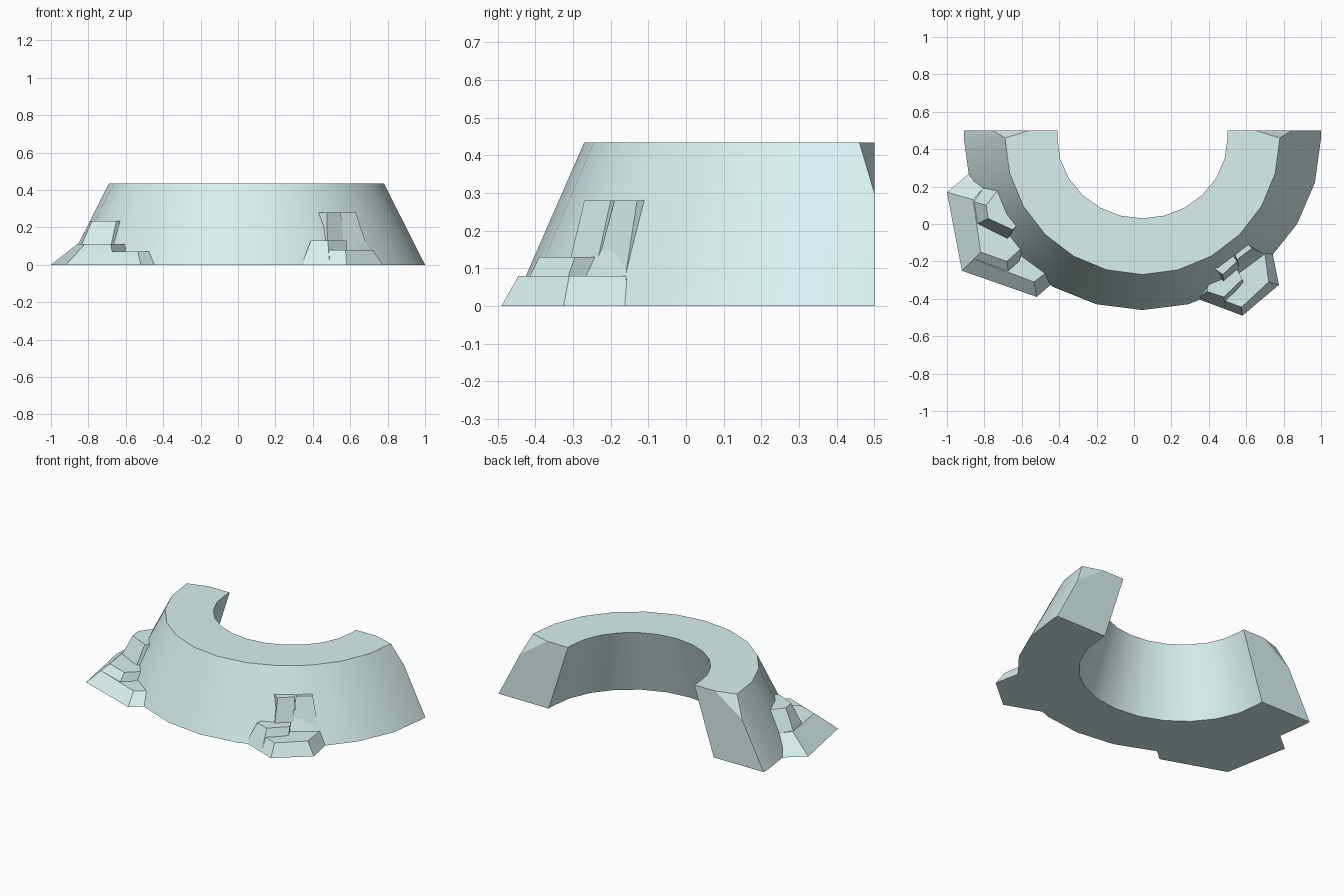
import bpy, bmesh, math

if "Cube" in bpy.data.objects:
    bpy.data.objects.remove(bpy.data.objects["Cube"])

mat = bpy.data.materials.new("pale_teal")
mat.diffuse_color = (0.68, 0.88, 0.87, 1)
mat.use_nodes = True
mat.node_tree.nodes["Principled BSDF"].inputs["Base Color"].default_value = mat.diffuse_color


def finish(name, bm, smooth=False):
    bmesh.ops.remove_doubles(bm, verts=bm.verts, dist=0.0005)
    bmesh.ops.recalc_face_normals(bm, faces=bm.faces)
    me = bpy.data.meshes.new(name)
    bm.to_mesh(me)
    bm.free()
    ob = bpy.data.objects.new(name, me)
    bpy.context.collection.objects.link(ob)
    me.materials.append(mat)
    if smooth:
        bpy.ops.object.select_all(action='DESELECT')
        ob.select_set(True)
        bpy.context.view_layer.objects.active = ob
        bpy.ops.object.shade_smooth_by_angle(angle=math.radians(25))
    return ob


def skin(bm, rings):
    """Bridge consecutive closed rings and cap both ends."""
    rings = [[bm.verts.new(p) for p in r] for r in rings]
    n = len(rings[0])
    for a, b in zip(rings, rings[1:]):
        for i in range(n):
            j = (i + 1) % n
            bm.faces.new((a[i], a[j], b[j], b[i]))
    bm.faces.new(rings[0])
    bm.faces.new(rings[-1])


# Sloped half-ring hill with clipped upper corners at the back edge
CX, CY, H = 0.045, 0.46, 0.435


def section(deg):
    s, c = math.sin(math.radians(deg)), math.cos(math.radians(deg))
    radii = [(0.595, 0.565, 0), (0.455, 0.43, H), (0.735, 0.73, H),
             (0.735, 0.73, H), (0.955, 0.92, 0)]
    return [(CX + rx * s, CY - ry * c, z) for rx, ry, z in radii]


def end(side):
    return [(CX + side * r, 0.5, z) for r, z in
            [(0.595, 0), (0.455, H), (0.605, H), (0.80, 0.30), (0.955, 0)]]


bm = bmesh.new()
skin(bm, [end(-1)] + [section(d) for d in range(-90, 91, 15)] + [end(1)])
finish("curved_hill", bm, smooth=True)


# Tapered rock blocks, each a low outline blended to a top outline
def rock(name, z0, low, z1, top):
    bm = bmesh.new()
    skin(bm, [[(x, y, z0) for x, y in low], [(x, y, z1) for x, y in top]])
    finish(name, bm)


# Left outcrop
rock("left_ledge", 0,
     [(-1, .17), (-.92, -.25), (-.66, -.34), (-.55, -.05), (-.6, .2), (-.88, .27)], .11,
     [(-.86, .13), (-.82, -.15), (-.68, -.2), (-.59, -.12), (-.6, .15), (-.79, .21)])
rock("left_low_step", 0,
     [(-.92, -.25), (-.52, -.39), (-.44, -.32), (-.5, -.1), (-.75, -.05)], .07,
     [(-.85, -.19), (-.535, -.31), (-.47, -.26), (-.52, -.1), (-.72, -.05)])
rock("left_high_step", .1,
     [(-.86, .12), (-.84, 0), (-.68, -.08), (-.6, 0), (-.6, .2), (-.8, .21)], .235,
     [(-.79, .1), (-.78, .03), (-.65, -.03), (-.6, .02), (-.65, .15), (-.73, .18)])

# Right outcrop
rock("right_ledge", 0,
     [(.34, -.40), (.58, -.49), (.775, -.325), (.74, -.15), (.5, -.1)], .08,
     [(.38, -.37), (.575, -.445), (.72, -.31), (.70, -.16), (.5, -.1)])
rock("right_middle_step", 0,
     [(.34, -.40), (.49, -.455), (.59, -.34), (.5, -.15), (.4, -.2)], .13,
     [(.39, -.36), (.48, -.39), (.58, -.295), (.5, -.15), (.42, -.2)])
rock("right_left_pillar", .05,
     [(.42, -.25), (.48, -.325), (.57, -.25), (.5, -.12)], .28,
     [(.43, -.24), (.475, -.27), (.55, -.20), (.5, -.12)])
rock("right_right_pillar", .05,
     [(.57, -.25), (.705, -.165), (.62, -.05), (.5, -.1)], .28,
     [(.55, -.19), (.63, -.13), (.6, -.1), (.53, -.14)])
